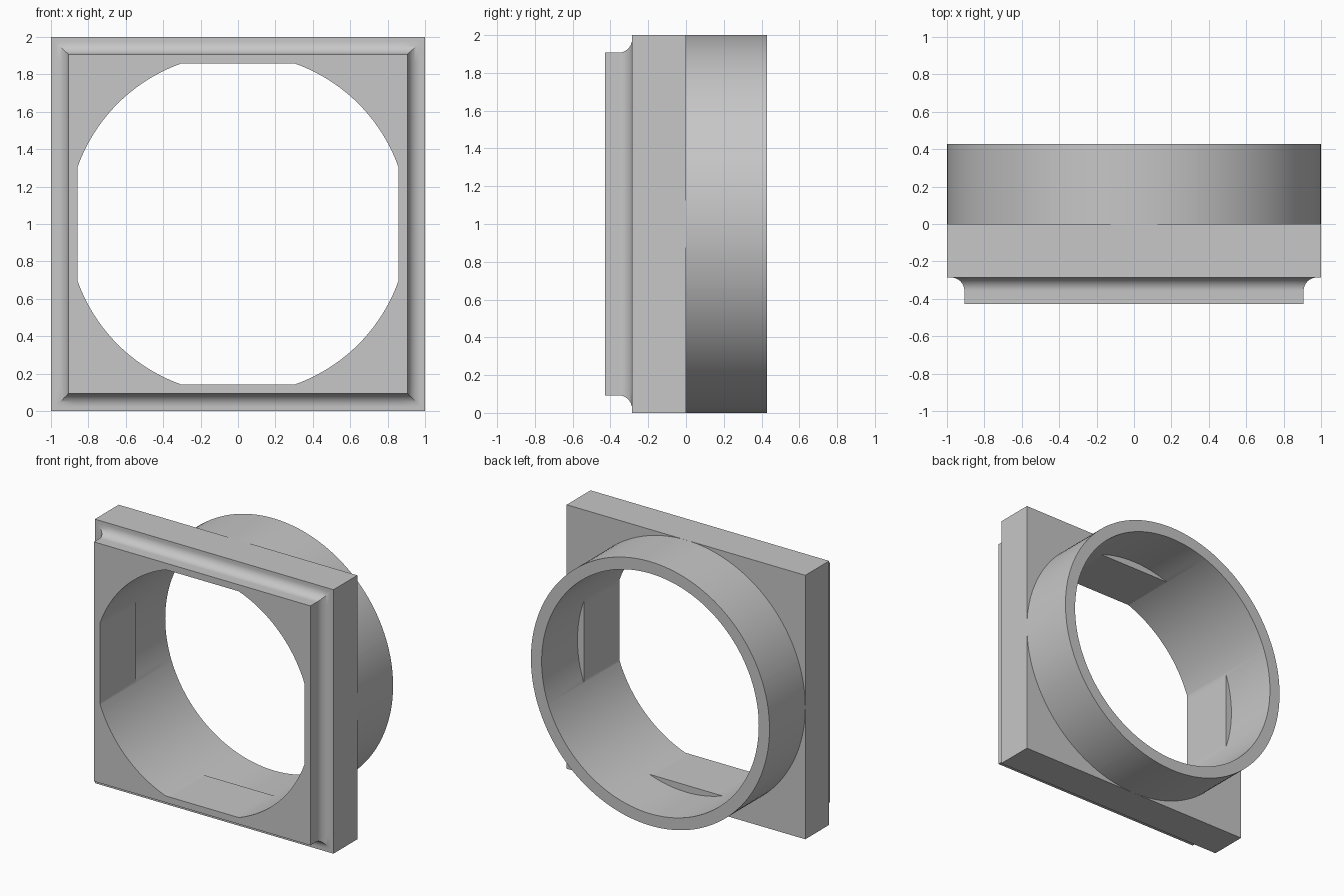
import bpy, bmesh
from math import radians, degrees, sin, cos, acos, pi

if "Cube" in bpy.data.objects:
    bpy.data.objects.remove(bpy.data.objects["Cube"])

# Main sizes
FRONT, STEP, BACK = -0.4286, -0.2857, 0.4286
FACE = 0.907       # half width of the raised front face
COVE = 0.0714      # radius of the cove moulding
BORE = 0.91        # inner radius of the collar
FLAT = 0.857       # half distance between the flats of the opening

# Shared angles: even steps plus the corners of the flats
clip = degrees(acos(FLAT / BORE))
angles = [i * 2.5 for i in range(144)]
for quarter in (0, 90, 180, 270):
    angles += [quarter + clip, (quarter - clip) % 360]
angles = sorted(radians(a) for a in angles)


def square(a, half):
    return half / max(abs(cos(a)), abs(sin(a)))


def circle(a, radius):
    return radius


def opening(a, half):
    return min(BORE, square(a, half))


# Cross-section loops from the front face, round the outside, back through the bore
sections = [(opening, FLAT, FRONT), (square, FACE, FRONT)]
for i in range(13):
    t = i / 12 * pi / 2
    sections.append((square, FACE + COVE * (1 - cos(t)), STEP - COVE * (1 - sin(t))))
sections += [
    (square, 1, STEP), (square, 1, 0),
    (circle, 1, 0), (circle, 1, BACK),
    (circle, BORE, BACK), (circle, BORE, 0),
    (opening, FLAT, 0),
]

# Skin the loops into one closed body
bm = bmesh.new()
loops = []
for shape, size, y in sections:
    loops.append([bm.verts.new((shape(a, size) * cos(a), y, 1 + shape(a, size) * sin(a)))
                  for a in angles])
n = len(angles)
for k, loop in enumerate(loops):
    following = loops[(k + 1) % len(loops)]
    for i in range(n):
        j = (i + 1) % n
        bm.faces.new((loop[i], loop[j], following[j], following[i]))
bmesh.ops.remove_doubles(bm, verts=bm.verts[:], dist=0.00001)
bmesh.ops.recalc_face_normals(bm, faces=bm.faces[:])

mesh = bpy.data.meshes.new("square_to_round_adapter")
bm.to_mesh(mesh)
bm.free()
adapter = bpy.data.objects.new("square_to_round_adapter", mesh)
bpy.context.collection.objects.link(adapter)

# Plain grey material
grey = bpy.data.materials.new("plain_grey")
grey.use_nodes = True
colour = (0.57, 0.57, 0.57, 1)
grey.diffuse_color = colour
grey.node_tree.nodes["Principled BSDF"].inputs["Base Color"].default_value = colour
mesh.materials.append(grey)

# Smooth the curved walls, keep the corners crisp
bpy.ops.object.select_all(action="DESELECT")
adapter.select_set(True)
bpy.context.view_layer.objects.active = adapter
bpy.ops.object.shade_smooth_by_angle(angle=radians(30))
